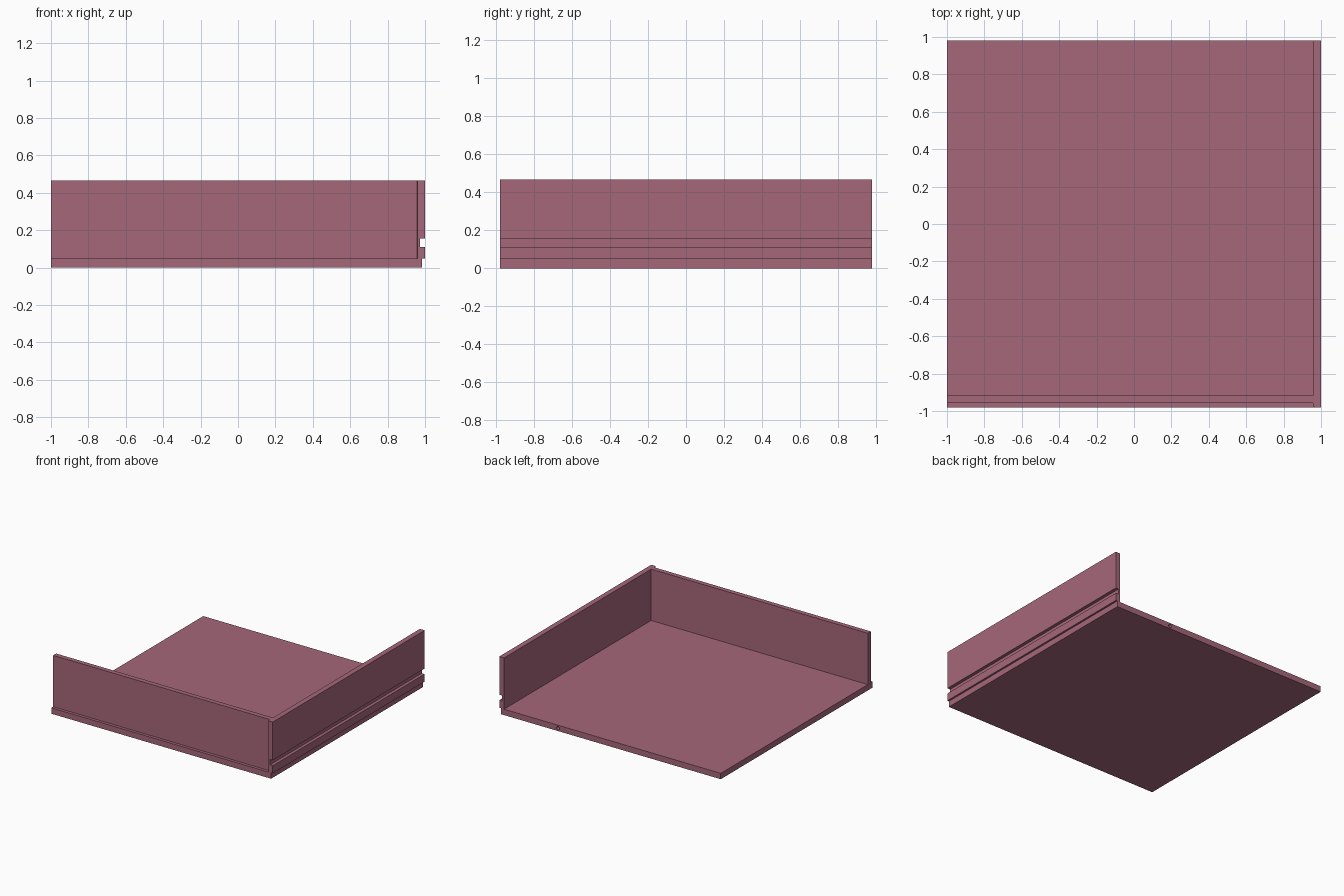
import bpy, bmesh, math
from mathutils import Vector

if "Cube" in bpy.data.objects:
    bpy.data.objects.remove(bpy.data.objects["Cube"])

mat = bpy.data.materials.new("dusty rose")
mat.diffuse_color = (0.376, 0.136, 0.195, 1)
mat.use_nodes = True
mat.node_tree.nodes["Principled BSDF"].inputs["Base Color"].default_value = mat.diffuse_color


def finish(name, bm):
    bmesh.ops.recalc_face_normals(bm, faces=bm.faces)
    me = bpy.data.meshes.new(name)
    bm.to_mesh(me)
    bm.free()
    me.materials.append(mat)
    ob = bpy.data.objects.new(name, me)
    bpy.context.collection.objects.link(ob)
    return ob


def extrude(name, points, vec, chamfer=None):
    """Extrude a closed outline; optionally chamfer edges matching a rule."""
    bm = bmesh.new()
    face = bm.faces.new([bm.verts.new(p) for p in points])
    res = bmesh.ops.extrude_face_region(bm, geom=[face])
    verts = [v for v in res["geom"] if isinstance(v, bmesh.types.BMVert)]
    bmesh.ops.translate(bm, verts=verts, vec=Vector(vec))
    bmesh.ops.recalc_face_normals(bm, faces=bm.faces)
    if chamfer:
        edges = [e for e in bm.edges if all(chamfer(v.co) for v in e.verts)]
        bmesh.ops.bevel(bm, geom=edges, offset=0.012, segments=2, profile=0.5,
                        affect='EDGES')
    return finish(name, bm)


Y = 0.98          # half depth
FLOOR = 0.048     # floor thickness
TOP = 0.467       # wall top

# Floor panel
floor = extrude("floor_panel",
                [(-1, -Y, 0), (0.985, -Y, 0), (0.985, Y, 0), (-1, Y, 0)],
                (0, 0, FLOOR))

# Small round hole in the back edge of the floor
bpy.ops.mesh.primitive_cylinder_add(vertices=16, radius=0.014, depth=0.12,
                                    location=(0.47, Y, 0.024),
                                    rotation=(math.pi / 2, 0, 0))
cutter = bpy.context.object
cutter.name = "hole_cutter"
cutter.data.materials.append(mat)
cutter.hide_render = True
cutter.hide_set(True)
mod = floor.modifiers.new("hole", 'BOOLEAN')
mod.operation = 'DIFFERENCE'
mod.solver = 'EXACT'
mod.object = cutter

# Right wall with a runner groove along its outer face
profile = [(0.957, FLOOR), (1, FLOOR), (1, 0.11), (0.974, 0.11),
           (0.974, 0.155), (1, 0.155), (1, TOP), (0.957, TOP)]
extrude("right_wall", [(x, -Y, z) for x, z in profile], (0, 2 * Y, 0),
        lambda c: c.x < 0.96 and c.y < 0)

# Front wall, set back slightly from the floor edge
extrude("front_wall",
        [(-1, -0.956, FLOOR), (0.957, -0.956, FLOOR),
         (0.957, -0.917, FLOOR), (-1, -0.917, FLOOR)],
        (0, 0, TOP - FLOOR))
